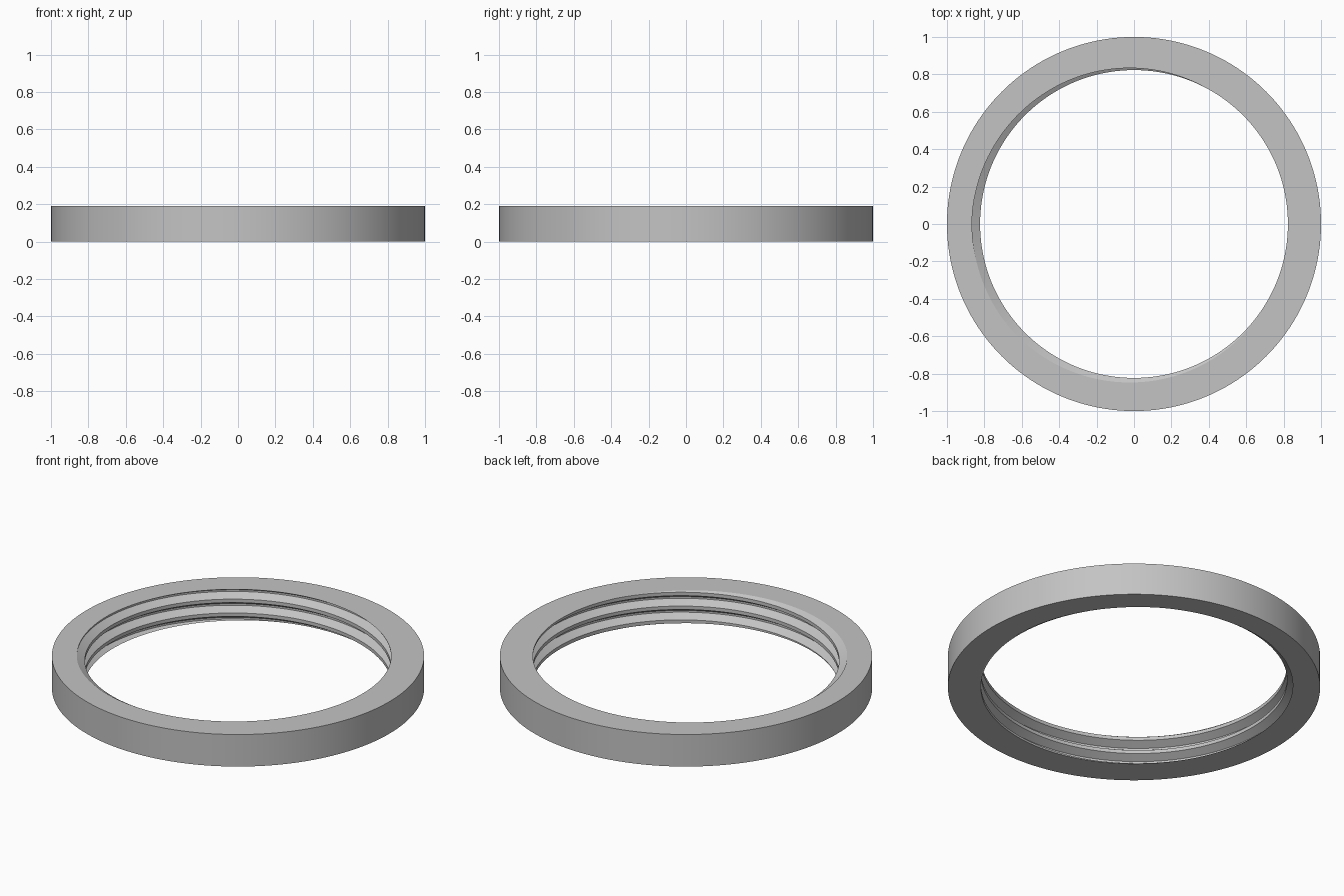
import bpy, bmesh
from math import cos, sin, pi

if "Cube" in bpy.data.objects:
    bpy.data.objects.remove(bpy.data.objects["Cube"])

H = 0.19                          # ring height
R_OUT = 1.0                       # outer wall
R_CREST, R_ROOT = 0.823, 0.866    # internal thread radii
PITCH = 0.082
ROOT_ANGLE = 198 / 360            # turn at which the groove centre meets the top face
SEG = 160
ROOT_HALF, CREST_HALF = PITCH / 16, PITCH / 8


def thread_radius(z, root_z):
    """Radius of the trapezoid thread at height z, one groove centred on root_z."""
    d = abs((z - root_z + PITCH / 2) % PITCH - PITCH / 2)
    t = (d - ROOT_HALF) / (PITCH / 2 - ROOT_HALF - CREST_HALF)
    return R_ROOT + (R_CREST - R_ROOT) * min(max(t, 0), 1)


def section(turn):
    """Cross-section loop of the ring at one angle: thread from bottom to top, then outer wall."""
    root_z = H + PITCH * (turn - ROOT_ANGLE)
    pts = []
    for k in range(-5, 3):
        centre = root_z + k * PITCH
        for off in (-PITCH / 2 + CREST_HALF, -ROOT_HALF, ROOT_HALF, PITCH / 2 - CREST_HALF):
            z = min(max(centre + off, 0), H)
            pts.append((thread_radius(z, root_z), z))
    return pts + [(R_OUT, H), (R_OUT, 0)]


# Threaded ring: sweep the section one full turn, the helix climbing one pitch
bm = bmesh.new()
columns = []
for i in range(SEG + 1):
    a = 2 * pi * i / SEG
    columns.append([bm.verts.new((r * cos(a), r * sin(a), z)) for r, z in section(i / SEG)])
for a, b in zip(columns, columns[1:]):
    n = len(a)
    for j in range(n):
        k = (j + 1) % n
        bm.faces.new((a[j], a[k], b[k], b[j]))
bmesh.ops.remove_doubles(bm, verts=bm.verts, dist=1e-5)
bmesh.ops.dissolve_degenerate(bm, edges=bm.edges, dist=1e-5)
bmesh.ops.recalc_face_normals(bm, faces=bm.faces)

mesh = bpy.data.meshes.new("threaded_ring")
bm.to_mesh(mesh)
bm.free()
ring = bpy.data.objects.new("threaded_ring", mesh)
bpy.context.collection.objects.link(ring)

# Plain grey metal
grey = bpy.data.materials.new("grey")
grey.diffuse_color = (0.55, 0.55, 0.55, 1)
grey.use_nodes = True
grey.node_tree.nodes["Principled BSDF"].inputs["Base Color"].default_value = grey.diffuse_color
mesh.materials.append(grey)

bpy.context.view_layer.objects.active = ring
ring.select_set(True)
bpy.ops.object.shade_smooth_by_angle(angle=pi / 6)
